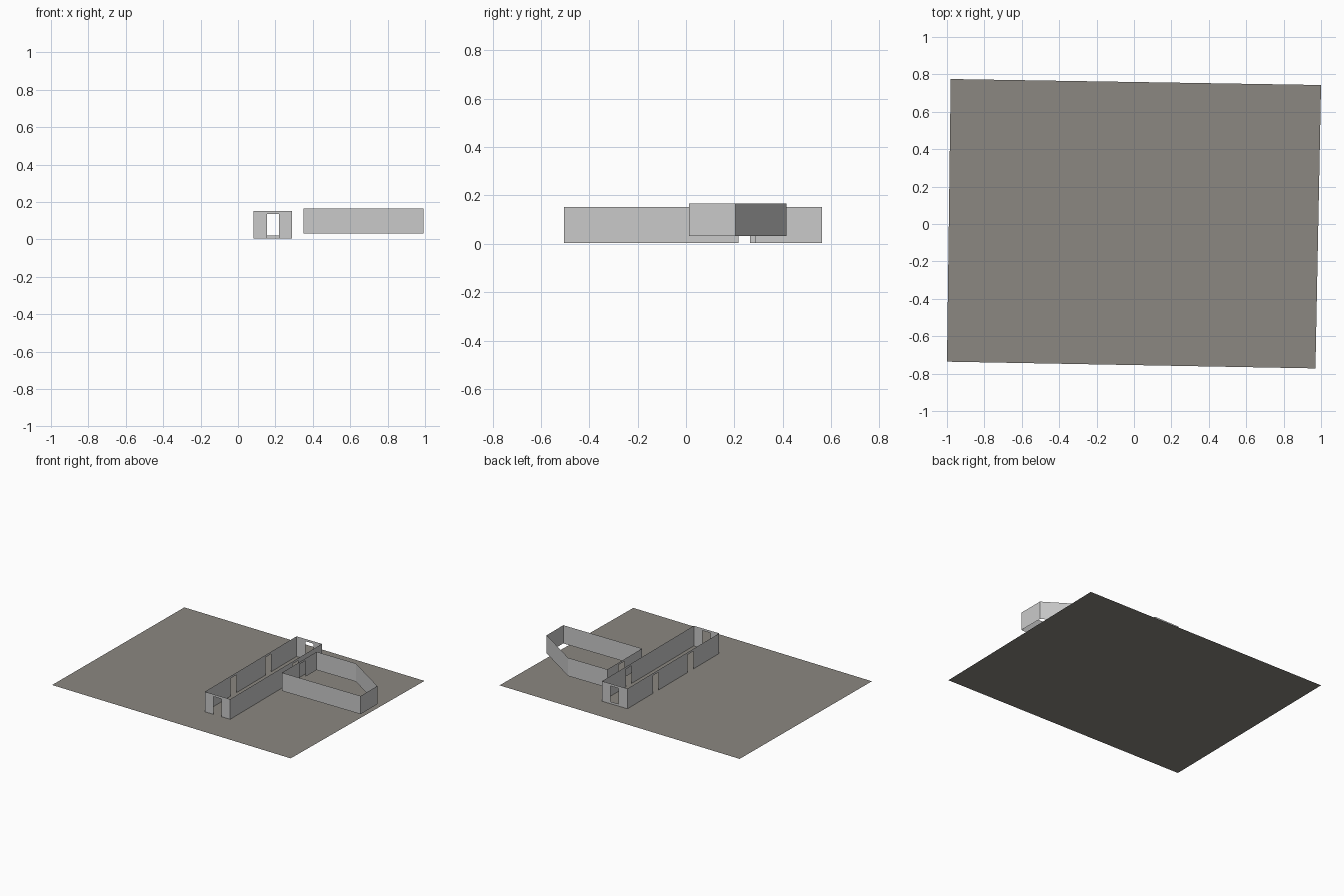
import bpy
from mathutils import Vector

if "Cube" in bpy.data.objects:
    bpy.data.objects.remove(bpy.data.objects["Cube"])


def material(name, rgb):
    m = bpy.data.materials.new(name)
    m.diffuse_color = (*rgb, 1)
    m.use_nodes = True
    m.node_tree.nodes["Principled BSDF"].inputs["Base Color"].default_value = m.diffuse_color
    return m


WALL = material("light grey plaster", (0.59, 0.59, 0.59))
FLOOR = material("warm grey ground", (0.26, 0.245, 0.22))


def add_mesh(name, verts, faces, mat):
    me = bpy.data.meshes.new(name)
    me.from_pydata(verts, [], faces)
    me.materials.append(mat)
    ob = bpy.data.objects.new(name, me)
    bpy.context.collection.objects.link(ob)
    return ob


def wall(name, p0, p1, z0, z1, openings=()):
    """Thin upright sheet from p0 to p1 (outside on the right-hand side).
    Openings are (start, end, bottom, top), start/end measured along the wall."""
    a, b = Vector(p0), Vector(p1)
    length = (b - a).length
    us = sorted({0, length, *(u for o in openings for u in o[:2])})
    zs = sorted({z0, z1, *(z for o in openings for z in o[2:])})
    verts = []
    for z in zs:
        for u in us:
            p = a.lerp(b, u / length)
            verts.append((p.x, p.y, z))
    faces, n = [], len(us)
    for j in range(len(zs) - 1):
        for i in range(n - 1):
            u, z = (us[i] + us[i + 1]) / 2, (zs[j] + zs[j + 1]) / 2
            if any(o[0] < u < o[1] and o[2] < z < o[3] for o in openings):
                continue
            k = j * n + i
            faces.append((k, k + 1, k + n + 1, k + n))
    return add_mesh(name, verts, faces, WALL)


# Ground sheet, slightly rotated
add_mesh("ground_sheet",
         [(-1, -0.736, 0), (0.97, -0.772, 0), (1, 0.743, 0), (-0.98, 0.775, 0)],
         [(0, 1, 2, 3)], FLOOR)

# Corridor: long narrow box of sheets with doors, open above
X0, X1, Y0, Y1 = 0.083, 0.29, -0.505, 0.563
B, T, D = 0.004, 0.152, 0.135        # wall bottom, wall top, door head
wall("corridor_front_wall", (X0, Y0), (X1, Y0), B, T, [(0.155 - X0, 0.22 - X0, B, D)])
wall("corridor_right_wall", (X1, Y0), (X1, Y1), B, T, [(0.218 - Y0, 0.285 - Y0, B, D)])
wall("corridor_back_wall", (X1, Y1), (X0, Y1), B, T, [(X1 - 0.22, X1 - 0.155, 0.02, D)])
wall("corridor_left_wall", (X0, Y1), (X0, Y0), B, T,
     [(Y1 - 0.265, Y1 - 0.2, B, D), (Y1 + 0.137, Y1 + 0.203, B, D)])

# Side room: raised ring of walls with one clipped corner, no floor
corners = [(0.35, 0.012), (0.992, 0.012), (0.992, 0.205), (0.67, 0.415), (0.35, 0.415)]
names = ["front", "right", "angled", "back", "left"]
for i, side in enumerate(names):
    door = [(0.415 - 0.285, 0.415 - 0.218, 0.032, 0.15)] if side == "left" else []
    wall(f"room_{side}_wall", corners[i], corners[(i + 1) % 5], 0.032, 0.166, door)
